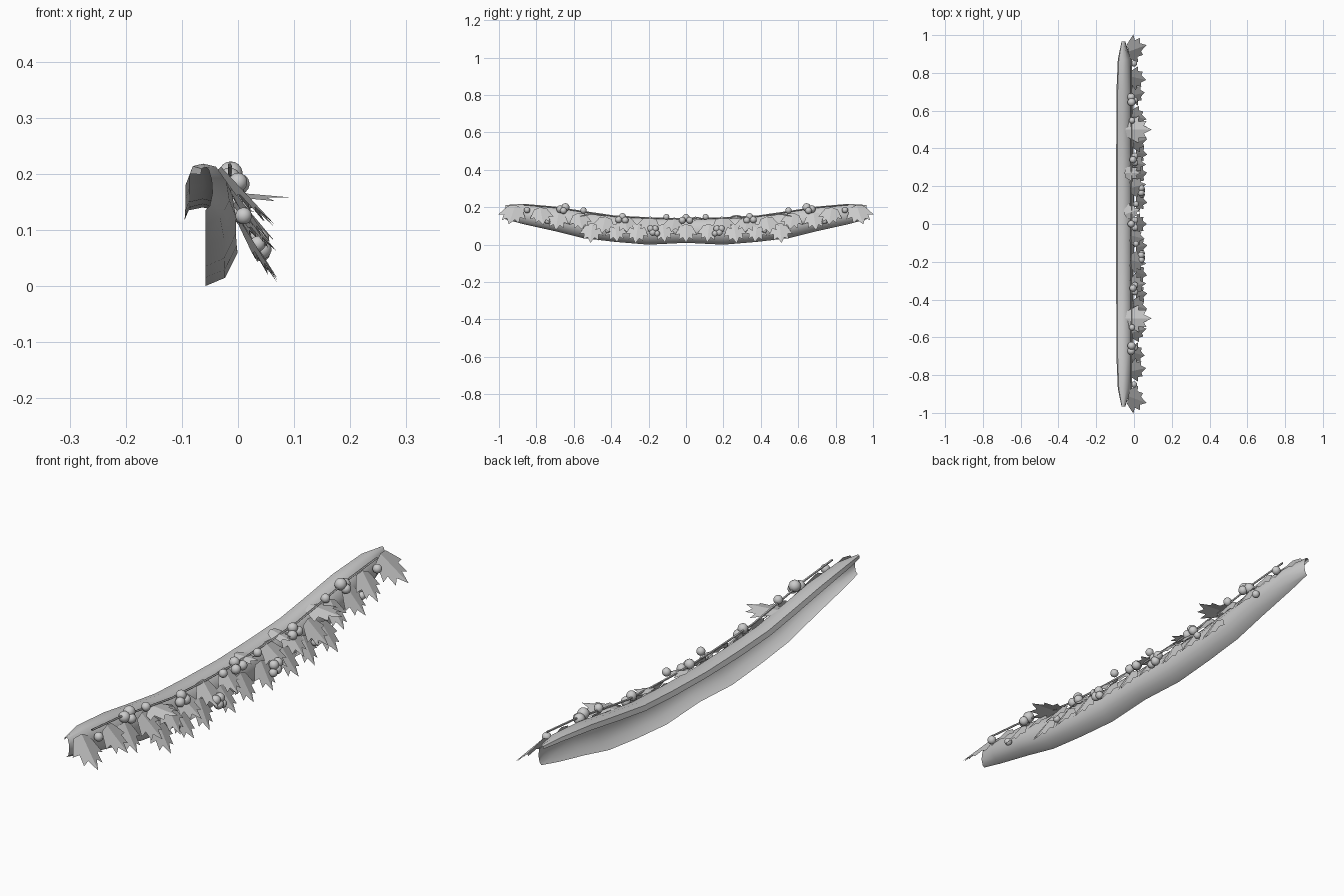
import bpy, bmesh, math
from mathutils import Vector

if "Cube" in bpy.data.objects:
    bpy.data.objects.remove(bpy.data.objects["Cube"])

mat = bpy.data.materials.new("pale_grey")
mat.diffuse_color = (0.6, 0.6, 0.6, 1)
mat.use_nodes = True
mat.node_tree.nodes["Principled BSDF"].inputs["Base Color"].default_value = mat.diffuse_color


def finish(bm, name, smooth=True):
    me = bpy.data.meshes.new(name)
    bm.to_mesh(me)
    bm.free()
    ob = bpy.data.objects.new(name, me)
    bpy.context.collection.objects.link(ob)
    me.materials.append(mat)
    if smooth:
        bpy.ops.object.select_all(action='DESELECT')
        ob.select_set(True)
        bpy.context.view_layer.objects.active = ob
        bpy.ops.object.shade_smooth_by_angle(angle=math.radians(50))
    return ob


# Swag backing: open C-shaped shell lofted along y
# stations: y, top z, bottom z, depth factor
half = [(0, .14, .01, 1), (.2, .146, 0, 1), (.38, .155, .015, .98), (.55, .18, .035, .95),
        (.7, .203, .072, .95), (.87, .218, .11, .75), (.965, .212, .135, .22)]
stations = [(-y, a, b, k) for y, a, b, k in reversed(half[1:])] + half
profile = [(-.037, .83), (-.03, .96), (-.005, 1), (.025, .95),
           (.050, .70), (.057, .40), (.035, .1), (0, 0)]
bm = bmesh.new()
rings = [[bm.verts.new((-.058 + k * dx, y, lo + t * (hi - lo))) for dx, t in profile]
         for y, hi, lo, k in stations]
for a, b in zip(rings, rings[1:]):
    for i in range(len(profile) - 1):
        bm.faces.new((a[i], b[i], b[i + 1], a[i + 1]))
bmesh.ops.recalc_face_normals(bm, faces=bm.faces)
if sum(f.normal.x for f in bm.faces) < 0:
    bmesh.ops.reverse_faces(bm, faces=bm.faces)
finish(bm, "swag_backing")

# Lobed leaf: half outline (across, along), folded slightly at the midrib
outline = [(.27, .06), (.36, .22), (.52, .52), (.31, .50), (.32, .80), (.15, .70)]


def add_leaf(bm, y, x, z, tilt, spin, s):
    t, a = math.radians(tilt), math.radians(spin)
    down, side = Vector((math.cos(t), 0, -math.sin(t))), Vector((0, 1, 0))
    nrm = down.cross(side)
    v_ax = down * math.cos(a) + side * math.sin(a)
    u_ax = side * math.cos(a) - down * math.sin(a)

    def pt(u, v):
        return bm.verts.new(Vector((x, y, z)) + s * (u * u_ax + v * v_ax - .2 * abs(u) * nrm))
    base, mid, tip = pt(0, 0), pt(0, .5), pt(0, 1)
    for sg in (1, -1):
        p = [pt(sg * u, v) for u, v in outline]
        for f in ((base, p[0], p[1], mid), (mid, p[1], p[2], p[3]),
                  (mid, p[3], p[4], p[5]), (mid, p[5], tip)):
            bm.faces.new(f if sg < 0 else f[::-1])
    bm.normal_update()


# leaves: y, x, z, downward tilt, outward spin, size (mirrored in y)
leaves = [(.912, -.03, .212, 47, 14, .145), (.78, -.015, .20, 50, -8, .125),
          (.68, -.01, .175, 55, 8, .12), (.575, -.01, .17, 50, -10, .12),
          (.50, -.045, .17, 5, 0, .14), (.43, -.005, .15, 50, 10, .12),
          (.33, -.02, .15, 45, -8, .12), (.19, -.02, .15, 45, 10, .12),
          (.50, .005, .115, 58, 5, .125), (.38, .01, .11, 58, -6, .115),
          (.255, .01, .11, 60, 8, .12), (.125, .01, .11, 58, -6, .115)]
bm = bmesh.new()
for y, x, z, t, a, s in leaves:
    add_leaf(bm, y, x, z, t, a, s)
    add_leaf(bm, -y, x, z, t, -a, s)
for leaf in ((0, .01, .11, 60, 0, .115), (.05, -.05, .15, 12, 20, .09),
             (-.06, -.02, .145, 45, -10, .11), (.27, -.05, .16, 15, 0, .09)):
    add_leaf(bm, *leaf)
finish(bm, "leaves", False)

# Berries, singly and in clusters: y, x, z, radius (mirrored in y)
berries = [(.85, 0, .185, .017), (.74, .01, .125, .015), (.645, -.013, .2, .022),
           (.672, -.015, .19, .021), (.655, .003, .182, .018), (.548, -.01, .183, .017),
           (.42, .035, .075, .014), (.34, -.005, .15, .019), (.36, .005, .133, .018),
           (.325, .005, .13, .018), (.19, .038, .085, .018), (.165, .038, .085, .018),
           (.178, .042, .065, .018), (.155, .042, .06, .016), (.105, .01, .148, .016)]
bm = bmesh.new()
full = berries + [(-y, x, z, r) for y, x, z, r in berries]
full += [(0, -.015, .145, .019), (-.02, .005, .13, .018), (.02, .005, .13, .018)]
for y, x, z, r in full:
    g = bmesh.ops.create_uvsphere(bm, u_segments=14, v_segments=9, radius=r)
    bmesh.ops.translate(bm, verts=g["verts"], vec=(x, y, z))
finish(bm, "berries")

# Thin stem running along the crest
bm = bmesh.new()
prev = None
for y, hi, lo, k in stations[1:-1]:
    ring = [bm.verts.new((-.015 + .004 * math.cos(i * math.tau / 5), y,
                          hi - .003 + .004 * math.sin(i * math.tau / 5))) for i in range(5)]
    if prev:
        for i in range(5):
            bm.faces.new((prev[i], ring[i], ring[i - 4], prev[i - 4]))
    prev = ring
bmesh.ops.recalc_face_normals(bm, faces=bm.faces)
finish(bm, "stem")
